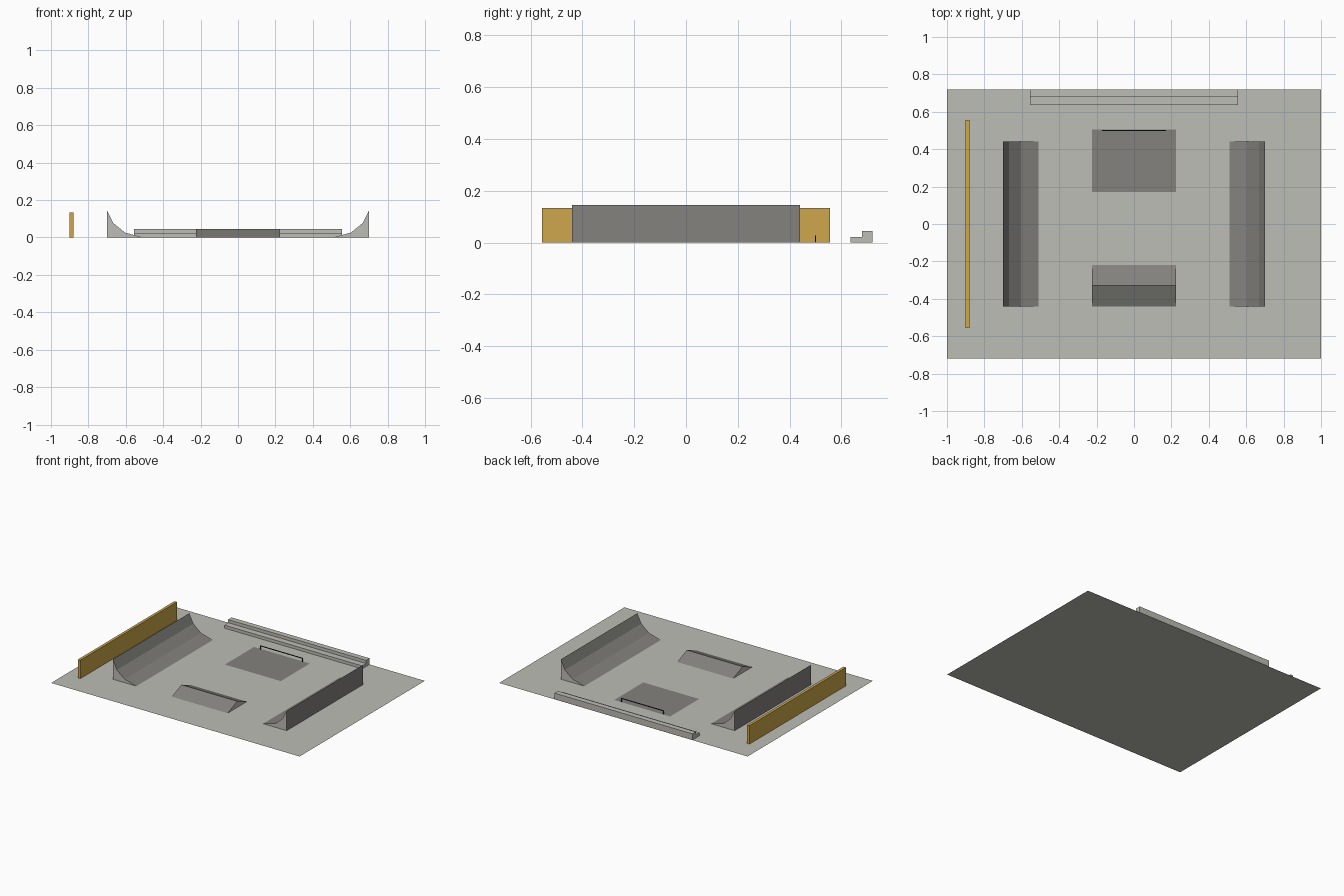
import bpy

if "Cube" in bpy.data.objects:
    bpy.data.objects.remove(bpy.data.objects["Cube"])


def srgb(r, g, b):
    lin = [(c / 255 / 12.92) if c < 10 else ((c / 255 + 0.055) / 1.055) ** 2.4 for c in (r, g, b)]
    return (*lin, 1.0)


def material(name, rgb):
    m = bpy.data.materials.new(name)
    m.diffuse_color = srgb(*rgb)
    m.use_nodes = True
    m.node_tree.nodes["Principled BSDF"].inputs["Base Color"].default_value = m.diffuse_color
    return m


CONCRETE = material("light concrete", (190, 189, 182))
RAMP = material("dark ramp grey", (131, 130, 126))
GOLD = material("ochre", (206, 167, 76))
STEEL = material("dark steel", (48, 48, 52))
BASE = 0.0005  # solids sit a hair above the ground sheet


def add_mesh(name, verts, faces, mats):
    me = bpy.data.meshes.new(name)
    me.from_pydata(verts, [], faces)
    for m in mats:
        me.materials.append(m)
    ob = bpy.data.objects.new(name, me)
    bpy.context.collection.objects.link(ob)
    return ob


def extrude(name, profile, axis, half, mats):
    """Sweep a closed (u, z) profile along x or y; a second material colours the ends."""
    n = len(profile)
    place = (lambda u, z, s: (s, u, z)) if axis == "x" else (lambda u, z, s: (u, s, z))
    verts = [place(u, z + BASE, s) for s in (-half, half) for u, z in profile]
    faces = [(i, (i + 1) % n, (i + 1) % n + n, i + n) for i in range(n)]
    faces += [tuple(range(n))[::-1], tuple(range(n, 2 * n))]
    ob = add_mesh(name, verts, faces, mats)
    for p in ob.data.polygons[n:]:
        p.material_index = len(mats) - 1
    # Make all normals point outwards
    import bmesh
    bm = bmesh.new()
    bm.from_mesh(ob.data)
    bmesh.ops.recalc_face_normals(bm, faces=bm.faces[:])
    bm.to_mesh(ob.data)
    bm.free()
    return ob


def sheet(name, x, y0, y1, z, mat):
    return add_mesh(name, [(-x, y0, z), (x, y0, z), (x, y1, z), (-x, y1, z)], [(0, 1, 2, 3)], [mat])


def box(u0, u1, z0, z1):
    return [(u0, z0), (u1, z0), (u1, z1), (u0, z1)]


# Ground slab and flat pad under the rail
sheet("ground", 1.0, -0.72, 0.72, 0.0, CONCRETE)
sheet("rail_pad", 0.225, 0.17, 0.505, 0.001, RAMP)

# Pair of curved ramps facing each other
curve = [(0.70, 0.0), (0.70, 0.144), (0.667, 0.077), (0.605, 0.026), (0.51, 0.0)]
for side, label in ((-1, "left"), (1, "right")):
    extrude(label + "_quarter_ramp", [(side * u, z) for u, z in curve], "y", 0.44, [RAMP, CONCRETE])

# Low two-sided ramp
extrude("wedge_ramp", [(-0.44, 0), (-0.22, 0), (-0.33, 0.045)], "x", 0.225, [RAMP, CONCRETE])

# Two-step ledge along the back edge
extrude("back_steps", [(0.635, 0), (0.72, 0), (0.72, 0.045), (0.68, 0.045), (0.68, 0.022), (0.635, 0.022)],
        "x", 0.555, [CONCRETE])

# Long upright wall
extrude("side_wall", box(-0.90, -0.88, 0, 0.134), "y", 0.555, [GOLD])

# Grind rail with a post at each end
extrude("rail_bar", box(0.4975, 0.5025, 0.023, 0.028), "x", 0.17, [STEEL])
for side, label in ((-1, "left"), (1, "right")):
    post = extrude(label + "_rail_post", box(0.4975, 0.5025, 0, 0.023), "x", 0.0025, [STEEL])
    post.location.x = side * 0.1675
